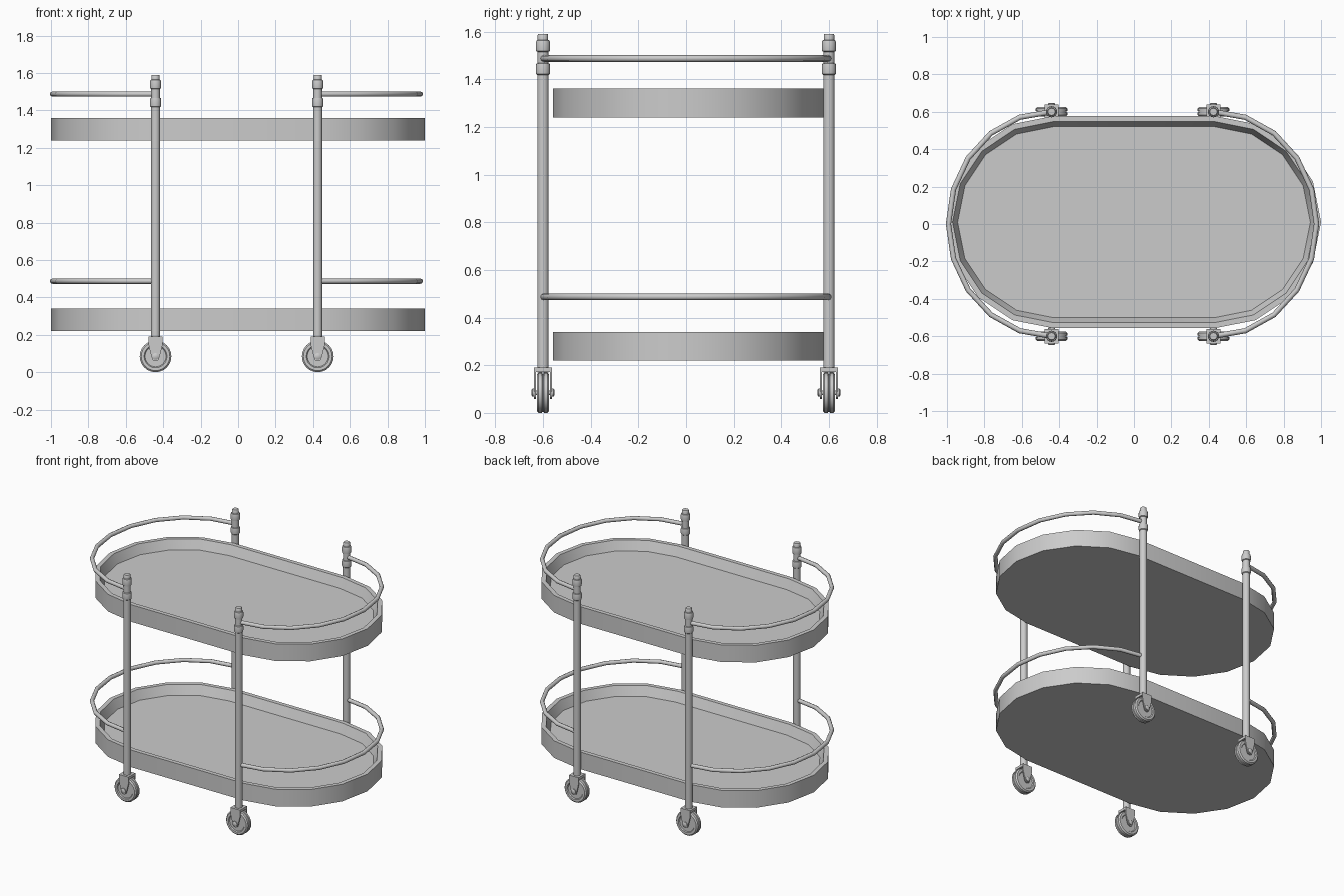
import bpy, bmesh, math
from mathutils import Matrix, Vector

if "Cube" in bpy.data.objects:
    bpy.data.objects.remove(bpy.data.objects["Cube"])

POST_X, POST_Y, CX = 0.433, 0.6, -0.008


def finish(name, bm, angle=30):
    bmesh.ops.recalc_face_normals(bm, faces=bm.faces)
    me = bpy.data.meshes.new(name)
    bm.to_mesh(me)
    bm.free()
    ob = bpy.data.objects.new(name, me)
    bpy.context.collection.objects.link(ob)
    bpy.ops.object.select_all(action='DESELECT')
    ob.select_set(True)
    bpy.context.view_layer.objects.active = ob
    bpy.ops.object.shade_smooth_by_angle(angle=math.radians(angle))
    return ob


def loft(bm, rings):
    """Skin a list of point rings and cap both ends."""
    vs = [[bm.verts.new(p) for p in r] for r in rings]
    n = len(vs[0])
    for a, b in zip(vs, vs[1:]):
        for i in range(n):
            j = (i + 1) % n
            bm.faces.new((a[i], a[j], b[j], b[i]))
    bm.faces.new(vs[0])
    bm.faces.new(vs[-1])


def lathe(name, profile, sides, matrix):
    """Revolve (radius, height) pairs about z, then place with matrix."""
    bm = bmesh.new()
    ang = [2 * math.pi * i / sides for i in range(sides)]
    loft(bm, [[matrix @ Vector((r * math.cos(a), r * math.sin(a), h)) for a in ang]
              for r, h in profile])
    return finish(name, bm, 40)


def stadium(r, z):
    pts = []
    for side in (0, 1):
        for i in range(9):
            a = -math.pi / 2 + math.pi * (i / 8 + side)
            x = 0.433 if side == 0 else -0.433
            pts.append((x + r * math.cos(a), 0.01 + r * math.sin(a), z))
    return pts


# Trays with a raised rim and recessed floor
for level, z in (("lower", 0.22), ("upper", 1.24)):
    bm = bmesh.new()
    loft(bm, [stadium(0.567, z), stadium(0.567, z + 0.12),
              stadium(0.537, z + 0.12), stadium(0.51, z + 0.055)])
    finish(level + "_tray", bm)

# Curved end rails on both levels
for level, z in (("lower", 0.487), ("upper", 1.487)):
    for side, s in (("left", -1), ("right", 1)):
        cu = bpy.data.curves.new(f"{level}_{side}_rail", 'CURVE')
        cu.dimensions = '3D'
        cu.bevel_depth = 0.014
        cu.bevel_resolution = 2
        cu.use_fill_caps = True
        sp = cu.splines.new('POLY')
        sp.points.add(10)
        for i, p in enumerate(sp.points):
            a = math.pi * (i / 10 - 0.5)
            p.co = (CX + s * (POST_X + 0.551 * math.cos(a)),
                    POST_Y * math.sin(a), z, 1)
        bpy.context.collection.objects.link(bpy.data.objects.new(cu.name, cu))

# Profiles for the post with its collars, the wheel and the axle
post = [(0.024, 0.17), (0.024, 1.418), (0.029, 1.422), (0.030, 1.43), (0.030, 1.455),
        (0.028, 1.465), (0.023, 1.467), (0.023, 1.515), (0.029, 1.518), (0.030, 1.527),
        (0.030, 1.553), (0.027, 1.563), (0.022, 1.565), (0.022, 1.586), (0.019, 1.59)]
wheel = [(0.055, -0.02), (0.06, -0.026), (0.075, -0.026), (0.083, -0.018), (0.083, -0.005),
         (0.079, -0.003), (0.079, 0.003), (0.083, 0.005), (0.083, 0.018), (0.075, 0.026),
         (0.06, 0.026), (0.055, 0.02)]
axle = [(0.012, -0.048), (0.018, -0.044), (0.018, -0.036), (0.01, -0.036),
        (0.01, 0.036), (0.018, 0.036), (0.018, 0.044), (0.012, 0.048)]


def fork(name, x, y):
    """Caster fork: two tapered cheeks joined by a top plate."""
    bm = bmesh.new()
    cheek = [(-0.037, 0.19), (-0.037, 0.145), (-0.021, 0.08)]
    cheek += [(0.021 * math.cos(a), 0.08 + 0.021 * math.sin(a))
              for a in (math.radians(d) for d in (225, 270, 315))]
    cheek += [(0.021, 0.08), (0.037, 0.145), (0.037, 0.19)]
    for s in (-1, 1):
        loft(bm, [[(x + px, y + s * d, pz) for px, pz in cheek] for d in (0.030, 0.038)])
    bmesh.ops.create_cube(bm, size=1, matrix=Matrix.Translation((x, y, 0.181))
                          @ Matrix.Diagonal((0.074, 0.06, 0.018, 1)))
    finish(name, bm)


# Four posts, each on a caster
for fb, sy in (("front", -1), ("back", 1)):
    for lr, sx in (("left", -1), ("right", 1)):
        x, y = CX + sx * POST_X, sy * POST_Y
        tag = f"{fb}_{lr}"
        lathe(tag + "_post", post, 16, Matrix.Translation((x, y, 0)))
        m = Matrix.Translation((x, y, 0.085)) @ Matrix.Rotation(math.pi / 2, 4, 'X')
        lathe(tag + "_wheel", [(r * 1.02, h) for r, h in wheel], 24, m)
        lathe(tag + "_axle", axle, 10, m)
        fork(tag + "_fork", x, y)
